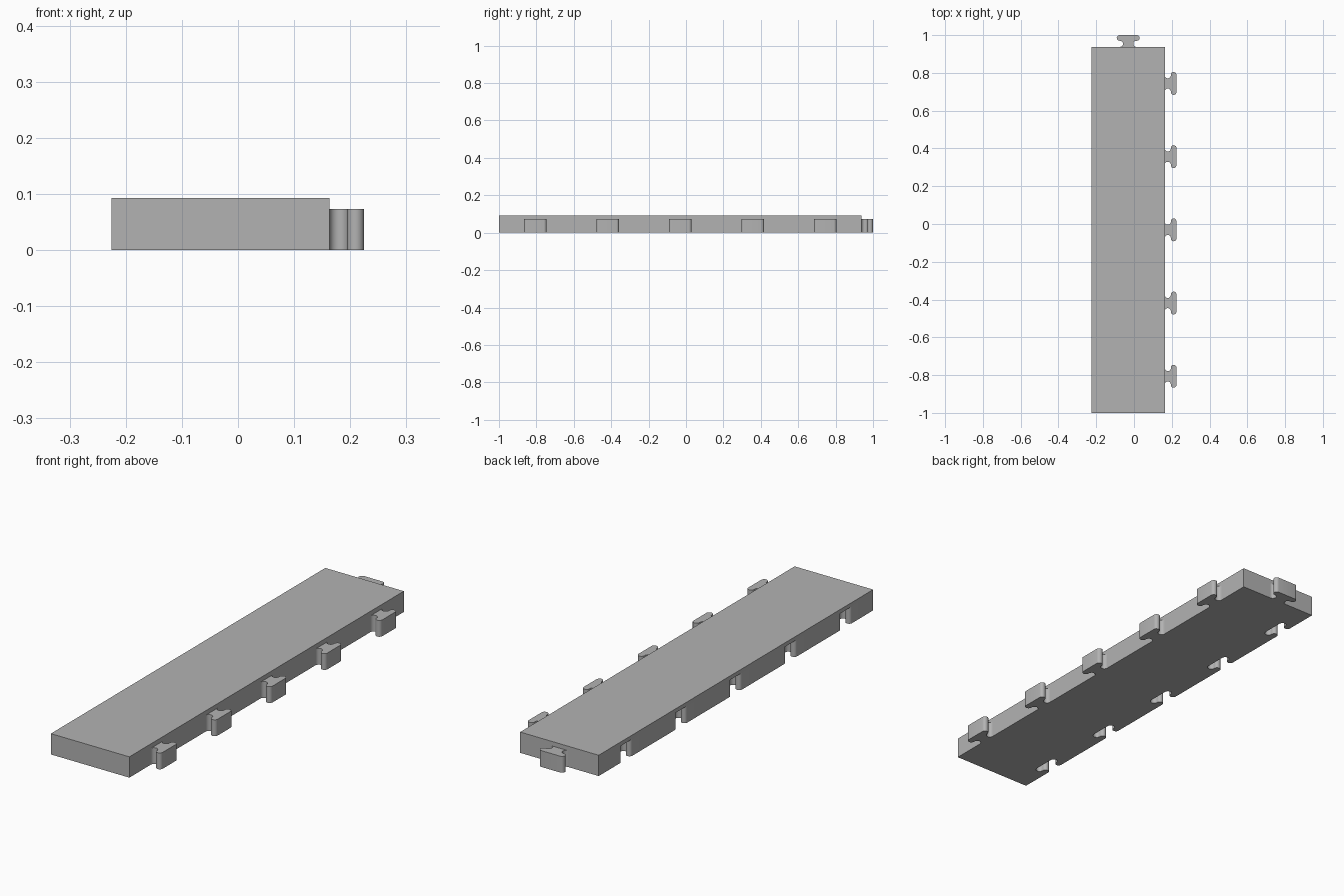
import bpy
import bmesh
from math import pi, sin, cos, radians
from mathutils import Matrix, Vector

cube = bpy.data.objects.get("Cube")
if cube:
    bpy.data.objects.remove(cube, do_unlink=True)

# Body limits and spacing of the interlocking keys
LEFT, RIGHT, FRONT, BACK, TOP = -0.225, 0.163, -1.0, 0.938, 0.093
MID_X, MID_Y = (LEFT + RIGHT) / 2, (FRONT + BACK) / 2
PITCH = (BACK - FRONT) / 5
KEY_TOP = 0.073
STEPS = 12

grey = bpy.data.materials.new("plain grey")
grey.use_nodes = True
grey.diffuse_color = (0.45, 0.45, 0.45, 1)
grey.node_tree.nodes["Principled BSDF"].inputs["Base Color"].default_value = (0.45, 0.45, 0.45, 1)


def key_outline(gap=0.0, lead=0.0):
    """T-shaped key pointing along +x: concave neck, then a round-ended head."""
    neck, head = 0.016 - gap / 2, 0.0148 + gap / 2
    side = [(-lead, 0.043)] if lead else []
    for i in range(STEPS + 1):
        a = pi * i / STEPS
        side.append((neck - neck * cos(a), 0.043 + gap / 2 - neck * sin(a)))
    for i in range(STEPS + 1):
        a = pi * i / STEPS
        side.append((2 * neck + head - head * cos(a), 0.0457 + gap / 2 + head * sin(a)))
    return [(x, -y) for x, y in side] + [(x, y) for x, y in reversed(side)]


def prism(name, outline, bottom, top, place=Matrix()):
    bm = bmesh.new()
    face = bm.faces.new([bm.verts.new((x, y, bottom)) for x, y in outline])
    new = bmesh.ops.extrude_face_region(bm, geom=[face])["geom"]
    bmesh.ops.translate(bm, vec=Vector((0, 0, top - bottom)),
                        verts=[v for v in new if isinstance(v, bmesh.types.BMVert)])
    bmesh.ops.remove_doubles(bm, verts=bm.verts, dist=1e-5)
    bmesh.ops.recalc_face_normals(bm, faces=bm.faces)
    bm.transform(place)
    mesh = bpy.data.meshes.new(name)
    bm.to_mesh(mesh)
    bm.free()
    mesh.materials.append(grey)
    obj = bpy.data.objects.new(name, mesh)
    bpy.context.collection.objects.link(obj)
    return obj


def smooth(obj):
    bpy.ops.object.select_all(action="DESELECT")
    obj.select_set(True)
    bpy.context.view_layer.objects.active = obj
    bpy.ops.object.shade_smooth_by_angle(angle=radians(30))


# Long plank
plank = prism("plank", [(LEFT, FRONT), (RIGHT, FRONT), (RIGHT, BACK), (LEFT, BACK)], 0, TOP)

# Keys on one long side, matching sockets cut into the other from below
for i in range(5):
    y = MID_Y + (i - 2) * PITCH
    smooth(prism(f"side_key_{i + 1}", key_outline(), 0, KEY_TOP,
                 Matrix.Translation((RIGHT, y, 0))))
    cutter = prism(f"socket_cutter_{i + 1}", key_outline(gap=0.003, lead=0.02), -0.02,
                   KEY_TOP + 0.002, Matrix.Translation((LEFT, y, 0)))
    cutter.hide_render = True
    cut = plank.modifiers.new(f"socket_{i + 1}", "BOOLEAN")
    cut.operation = "DIFFERENCE"
    cut.solver = "EXACT"
    cut.object = cutter
    bpy.context.view_layer.objects.active = plank
    bpy.ops.object.modifier_apply(modifier=cut.name)
    bpy.data.objects.remove(cutter, do_unlink=True)
smooth(plank)

# Single key on the back end
smooth(prism("end_key", key_outline(), 0, KEY_TOP,
             Matrix.Translation((MID_X, BACK, 0)) @ Matrix.Rotation(pi / 2, 4, "Z")))
